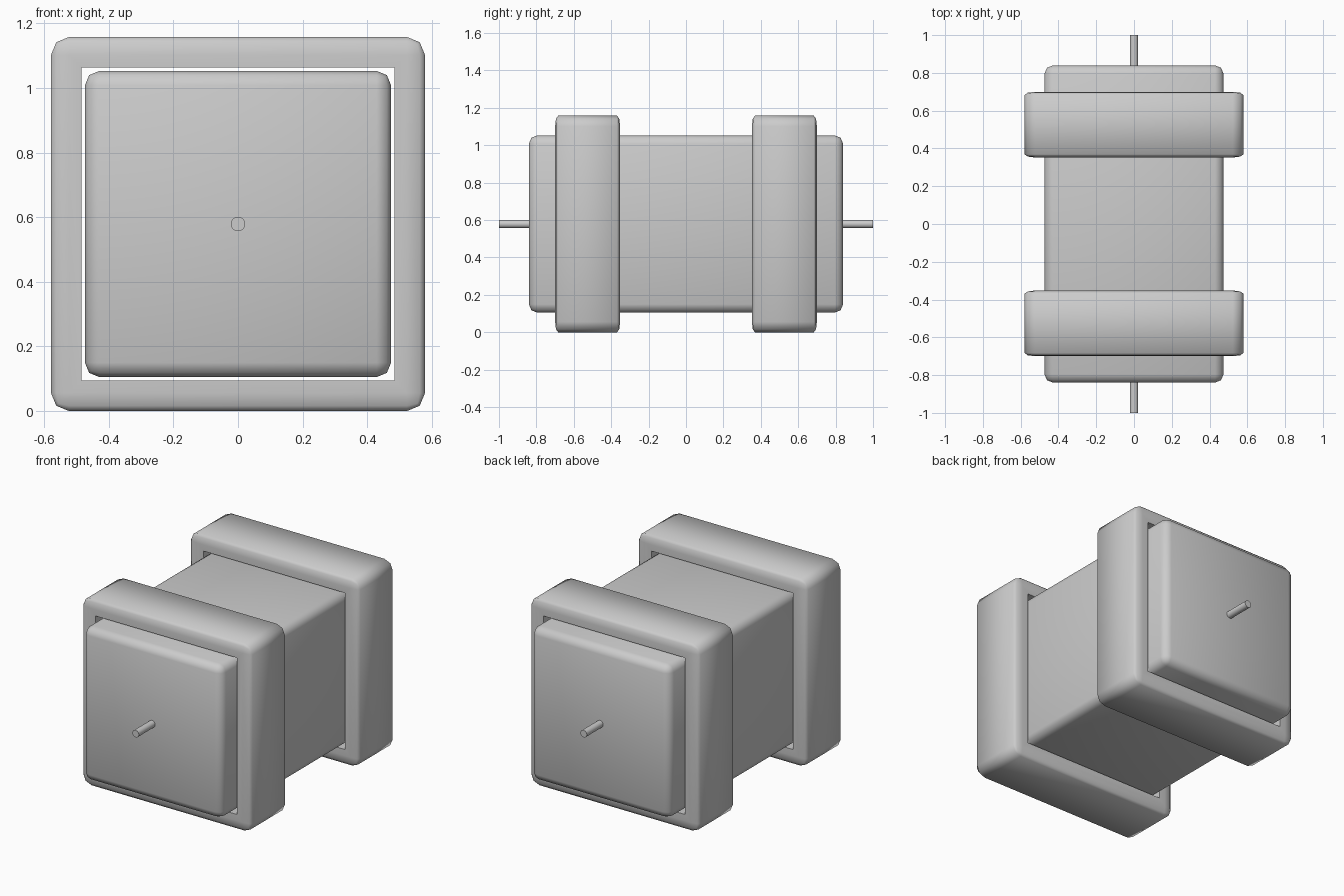
import bpy, bmesh
from math import radians
from mathutils import Matrix, Vector

if "Cube" in bpy.data.objects:
    bpy.data.objects.remove(bpy.data.objects["Cube"])

CZ = 0.579  # centre height of everything


def add_object(name, bm, y):
    mesh = bpy.data.meshes.new(name)
    bm.to_mesh(mesh)
    bm.free()
    ob = bpy.data.objects.new(name, mesh)
    ob.location = (0, y, CZ)
    bpy.context.collection.objects.link(ob)
    return ob


def box(name, size, y=0, bevel=0, squash=1):
    """Box with two-segment rounded edges; squash flattens the rounding along y."""
    bm = bmesh.new()
    bmesh.ops.create_cube(bm, size=1)
    bmesh.ops.scale(bm, vec=(size[0], size[1] / squash, size[2]), verts=bm.verts)
    if bevel:
        bmesh.ops.bevel(bm, geom=bm.edges[:], offset=bevel, segments=2,
                        profile=0.5, affect='EDGES')
    bmesh.ops.scale(bm, vec=(1, squash, 1), verts=bm.verts)
    return add_object(name, bm, y)


def smooth(ob):
    bpy.ops.object.select_all(action='DESELECT')
    ob.select_set(True)
    bpy.context.view_layer.objects.active = ob
    bpy.ops.object.shade_smooth_by_angle(angle=radians(50))


# Long central block
smooth(box("body", (0.948, 1.68, 0.948), bevel=0.045))

# Opening through both collars
cutter = box("collar_cutter", (0.968, 3, 0.968))
cutter.hide_render = True
cutter.hide_set(True)

for side, label in ((-1, "front"), (1, "back")):
    # Square collar around the block
    collar = box(label + "_collar", (1.158, 0.348, 1.158), side * 0.526,
                 bevel=0.056, squash=0.3)
    mod = collar.modifiers.new("opening", 'BOOLEAN')
    mod.operation = 'DIFFERENCE'
    mod.solver = 'EXACT'
    mod.object = cutter
    bpy.context.view_layer.objects.active = collar
    bpy.ops.object.modifier_apply(modifier=mod.name)
    smooth(collar)

    # Thin pin on the end face
    bm = bmesh.new()
    bmesh.ops.create_cone(bm, cap_ends=True, segments=32, radius1=0.022,
                          radius2=0.022, depth=0.2,
                          matrix=Matrix.Rotation(radians(90), 4, 'X'))
    smooth(add_object(label + "_pin", bm, side * 0.9))

bpy.data.objects.remove(cutter)
